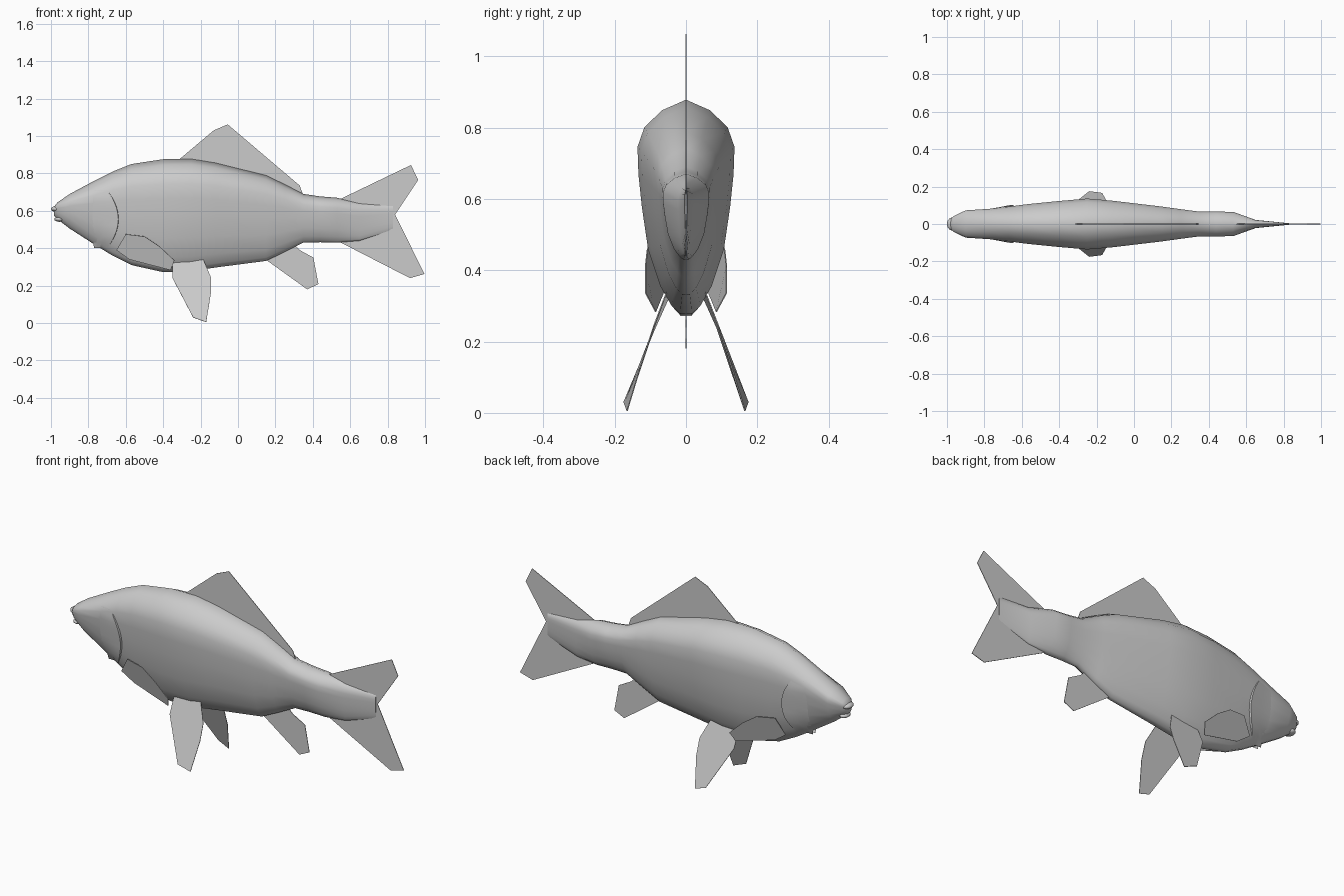
import bpy
import bmesh
import math
from mathutils import Vector

cube = bpy.data.objects.get("Cube")
if cube:
    bpy.data.objects.remove(cube)

grey = bpy.data.materials.new("plain grey")
grey.use_nodes = True
colour = (0.6, 0.6, 0.6, 1)
grey.diffuse_color = colour
grey.node_tree.nodes["Principled BSDF"].inputs["Base Color"].default_value = colour

# Body stations: x, bottom, top, half width
STATIONS = [(-.985, .575, .62, .02), (-.965, .555, .645, .042), (-.9, .505, .69, .073),
            (-.76, .415, .765, .082), (-.67, .36, .81, .093), (-.57, .31, .85, .106),
            (-.4, .272, .876, .123), (-.25, .277, .878, .136), (-.12, .297, .857, .125),
            (.15, .332, .79, .093), (.25, .38, .742, .079), (.35, .43, .69, .066),
            (.44, .432, .677, .066), (.53, .43, .67, .065), (.65, .44, .64, .022),
            (.83, .5, .63, .004)]
# Cross-section: height fraction, width fraction
SECTION = [(0, .12), (.04, .3), (.13, .53), (.3, .78), (.5, .91), (.65, .98),
           (.78, 1), (.87, .86), (.95, .5), (1, 0)]


def lerp_table(table, value):
    for a, b in zip(table, table[1:]):
        if value <= b[0]:
            t = max(0, (value - a[0]) / (b[0] - a[0]))
            return [p + (q - p) * t for p, q in zip(a[1:], b[1:])]
    return table[-1][1:]


def half_width(x, z):
    bottom, top, width = lerp_table(STATIONS, x)
    return width * lerp_table(SECTION, (z - bottom) / (top - bottom))[0]


def finish(name, bm, angle=50):
    bmesh.ops.recalc_face_normals(bm, faces=bm.faces)
    mesh = bpy.data.meshes.new(name)
    bm.to_mesh(mesh)
    bm.free()
    obj = bpy.data.objects.new(name, mesh)
    bpy.context.collection.objects.link(obj)
    mesh.materials.append(grey)
    bpy.ops.object.select_all(action="DESELECT")
    obj.select_set(True)
    bpy.context.view_layer.objects.active = obj
    bpy.ops.object.shade_smooth_by_angle(angle=math.radians(angle))
    return obj


def grid_faces(bm, rows, closed):
    for a, b in zip(rows, rows[1:]):
        for i in range(len(a) if closed else len(a) - 1):
            j = (i + 1) % len(a)
            bm.faces.new((a[i], a[j], b[j], b[i]))


def fin(name, points, thickness=.003):
    bm = bmesh.new()
    face = bm.faces.new([bm.verts.new(p) for p in points])
    face.normal_update()
    shift = face.normal * thickness
    bmesh.ops.translate(bm, verts=bm.verts, vec=-shift / 2)
    made = bmesh.ops.extrude_face_region(bm, geom=[face], use_keep_orig=True)
    moved = [v for v in made["geom"] if isinstance(v, bmesh.types.BMVert)]
    bmesh.ops.translate(bm, verts=moved, vec=shift)
    return finish(name, bm, 20)


# Lofted body
bm = bmesh.new()
rings = []
for x, bottom, top, width in STATIONS:
    half = [(w * width, bottom + f * (top - bottom)) for f, w in SECTION]
    outline = half + [(-y, z) for y, z in reversed(half[:-1])]
    rings.append([bm.verts.new((x, y, z)) for y, z in outline])
grid_faces(bm, rings, True)
bm.faces.new(rings[0])
bm.faces.new(rings[-1])
finish("body", bm)

# Lips, leaving an open notch between them
for name, centre, size in (("upper_lip", (-.97, 0, .61), (.03, .036, .016)),
                           ("lower_lip", (-.955, 0, .555), (.027, .034, .014))):
    bm = bmesh.new()
    bmesh.ops.create_uvsphere(bm, u_segments=12, v_segments=8, radius=1)
    for v in bm.verts:
        v.co = Vector(centre) + Vector([c * s for c, s in zip(v.co, size)])
    finish(name, bm)

# Gill covers hug the head and end in a raised rear edge
for side, label in ((1, "left"), (-1, "right")):
    bm = bmesh.new()
    rows = []
    for i in range(11):
        s = i / 5 - 1
        z = .555 + .155 * s
        edge = -.64 - .06 * s * s
        row = []
        for t in (0, .25, .5, .75, 1, 1.02):
            x = edge - .14 * (1 - t) * (1 - .5 * s * s)
            lift = .011 * t * (1 - s ** 4) if t <= 1 else -.006
            row.append(bm.verts.new((x, side * (half_width(x, z) + lift), z)))
        rows.append(row)
    grid_faces(bm, rows, False)
    finish("gill_cover_" + label, bm, 40)

# Median fins
MEDIAN = {
    "dorsal_fin": [(-.32, .87), (-.13, 1.03), (-.055, 1.062), (.33, .735), (.35, .68), (.15, .77)],
    "tail_fin": [(.53, .655), (.925, .845), (.963, .765), (.84, .58), (.997, .262), (.92, .24),
                 (.54, .435)],
    "anal_fin": [(.14, .345), (.37, .18), (.43, .208), (.403, .35), (.33, .39), (.3, .42)],
}
for name, outline in MEDIAN.items():
    fin(name, [(x, 0, z) for x, z in outline])

# Paired fins
PAIRED = {
    "pelvic_fin": [(-.35, .05, .32), (-.35, .086, .24), (-.24, .174, .03), (-.17, .165, .005),
                   (-.145, .118, .16), (-.145, .09, .245), (-.19, .05, .35)],
    "pectoral_fin": [(-.6, .092, .475), (-.5, .108, .463), (-.42, .114, .41), (-.34, .113, .335),
                     (-.36, .085, .283), (-.58, .062, .34), (-.65, .072, .39)],
}
for name, outline in PAIRED.items():
    for side, label in ((1, "left"), (-1, "right")):
        fin(name + "_" + label, [(x, side * y, z) for x, y, z in outline])
